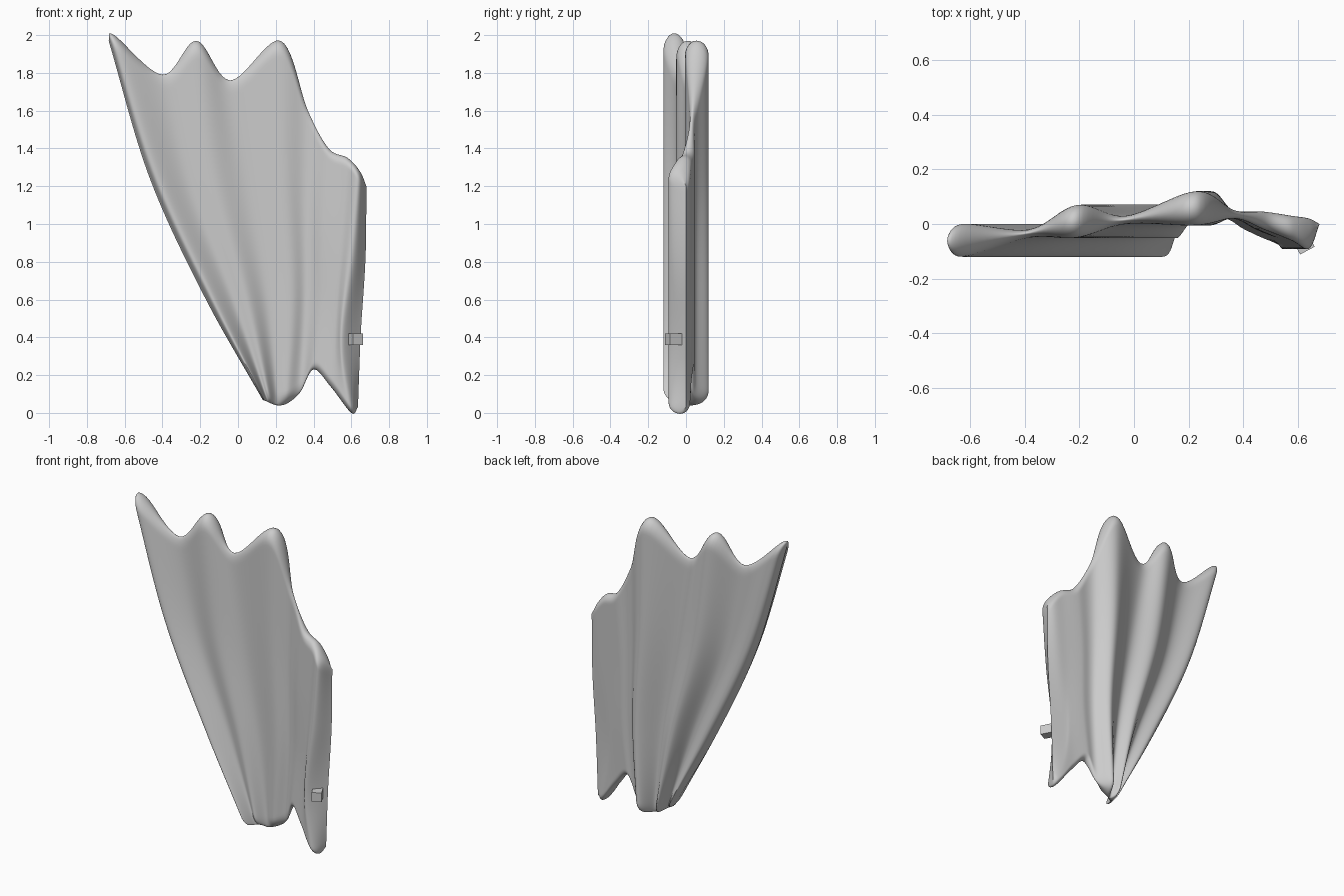
import bpy, bmesh, math

cube = bpy.data.objects.get("Cube")
if cube:
    bpy.data.objects.remove(cube, do_unlink=True)

grey = bpy.data.materials.new("plain_grey")
grey.use_nodes = True
colour = (0.6, 0.6, 0.6, 1)
grey.diffuse_color = colour
grey.node_tree.nodes["Principled BSDF"].inputs["Base Color"].default_value = colour

# Spanwise columns: four (x, z) points from root to tip, then front and back depth
columns = [
    [(.13, .07), (-.18, .62), (-.47, 1.25), (-.685, 1.97), -.06, -.06],   # leading edge
    [(.14, .065), (-.14, .62), (-.43, 1.26), (-.655, 2), -.12, 0],        # leading rib
    [(.155, .06), (-.04, .62), (-.26, 1.2), (-.4, 1.79), -.05, -.02],     # first web
    [(.175, .05), (.05, .62), (-.12, 1.25), (-.22, 1.97), -.05, .07],     # middle rib
    [(.21, .04), (.15, .62), (.05, 1.2), (-.04, 1.76), 0, .03],           # second web
    [(.26, .05), (.28, .62), (.24, 1.3), (.225, 1.97), -.005, .12],       # rear rib
    [(.33, .11), (.36, .6), (.36, 1.1), (.37, 1.6), .02, .05],
    [(.4, .23), (.44, .58), (.45, 1), (.48, 1.4), -.02, .045],            # rear web
    [(.49, .14), (.52, .5), (.55, .95), (.58, 1.35), -.06, .03],
    [(.6, 0), (.555, .38), (.61, .85), (.645, 1.28), -.09, .02],          # mounting strip
    [(.635, .03), (.65, .42), (.675, .82), (.68, 1.2), 0, 0],
]


def spline(values, s):
    """Smooth curve through evenly spaced values, s from 0 to 1."""
    last = len(values) - 1
    i = min(int(s * last), last - 1)
    f = s * last - i
    b, c = values[i], values[i + 1]
    a = values[i - 1] if i > 0 else 2 * b - c
    d = values[i + 2] if i + 2 <= last else 2 * c - b
    return b + f / 2 * (c - a + f * (2 * a - 5 * b + 4 * c - d + f * (3 * (b - c) + d - a)))


def wing_point(u, t, back):
    """Point on the front or back skin, thinned to a round rim at both ends."""
    x = spline([spline([p[0] for p in col[:4]], t) for col in columns], u)
    z = spline([spline([p[1] for p in col[:4]], t) for col in columns], u)
    front_y = spline([col[4] for col in columns], u)
    back_y = spline([col[5] for col in columns], u)
    near = min(1, min(t, 1 - t) / 0.04)
    half = (back_y - front_y) / 2 * math.sqrt(max(0, 1 - (1 - near) ** 2))
    middle = (front_y + back_y) / 2
    return x, middle + (half if back else -half), z


def finish(bm, name, smooth):
    bmesh.ops.recalc_face_normals(bm, faces=bm.faces)
    mesh = bpy.data.meshes.new(name)
    bm.to_mesh(mesh)
    bm.free()
    mesh.materials.append(grey)
    obj = bpy.data.objects.new(name, mesh)
    bpy.context.collection.objects.link(obj)
    if smooth:
        bpy.ops.object.select_all(action="DESELECT")
        bpy.context.view_layer.objects.active = obj
        obj.select_set(True)
        bpy.ops.object.shade_smooth_by_angle(angle=math.radians(50))
    return obj


# Wing membrane: front and back skins welded along the rim
across = (len(columns) - 1) * 10
rows = 60
bm = bmesh.new()
for back in (False, True):
    grid = []
    for j in range(rows + 1):
        t = (1 - math.cos(math.pi * j / rows)) / 2
        grid.append([bm.verts.new(wing_point(i / across, t, back)) for i in range(across + 1)])
    for low, high in zip(grid, grid[1:]):
        for i in range(across):
            bm.faces.new((low[i], low[i + 1], high[i + 1], high[i]))
bmesh.ops.remove_doubles(bm, verts=bm.verts, dist=0.0005)
finish(bm, "wing_membrane", True)

# Mounting peg on the strip
bm = bmesh.new()
bmesh.ops.create_cube(bm, size=1)
peg = finish(bm, "mounting_peg", False)
peg.scale = (0.06, 0.085, 0.06)
peg.location = (0.615, -0.06, 0.39)
peg.rotation_euler.z = math.radians(28)
